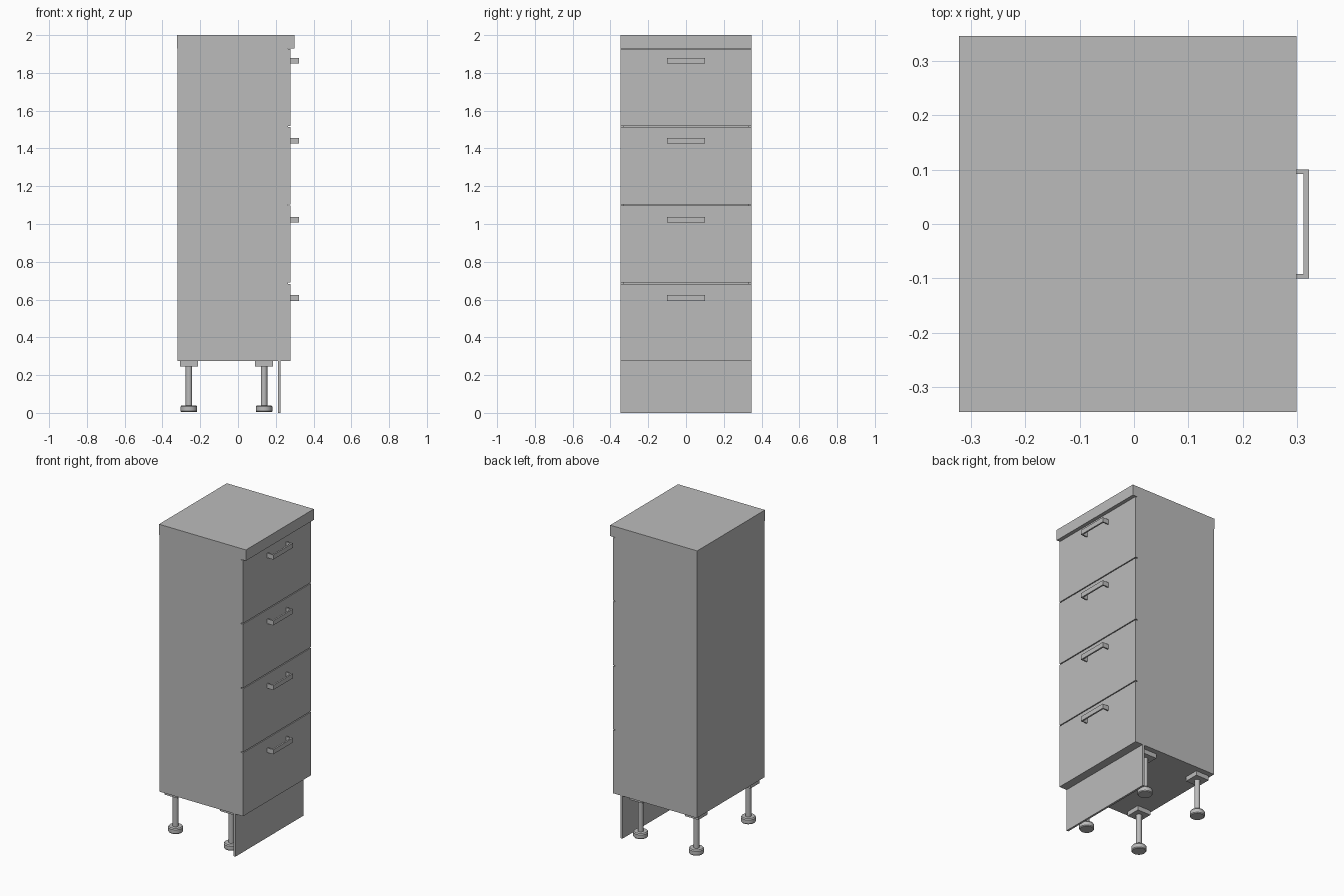
import bpy
import bmesh
import math

cube = bpy.data.objects.get("Cube")
if cube:
    bpy.data.objects.remove(cube, do_unlink=True)

# One flat colour for everything
grey = bpy.data.materials.new("light grey")
grey.use_nodes = True
colour = (0.5, 0.5, 0.5, 1)
grey.diffuse_color = colour
grey.node_tree.nodes["Principled BSDF"].inputs["Base Color"].default_value = colour


def finish(name, bm):
    mesh = bpy.data.meshes.new(name)
    bm.to_mesh(mesh)
    bm.free()
    mesh.materials.append(grey)
    obj = bpy.data.objects.new(name, mesh)
    bpy.context.collection.objects.link(obj)
    return obj


def add_box(bm, xs, ys, zs):
    verts = bmesh.ops.create_cube(bm, size=1)["verts"]
    for v in verts:
        for i, (low, high) in enumerate((xs, ys, zs)):
            v.co[i] = (low + high) / 2 + v.co[i] * (high - low)


def box(name, xs, ys, zs):
    bm = bmesh.new()
    add_box(bm, xs, ys, zs)
    return finish(name, bm)


def lathe(name, profile, x, y, steps=32):
    """Spin a (radius, height) profile around a vertical axis."""
    bm = bmesh.new()
    verts = [bm.verts.new((r, 0, z)) for r, z in profile]
    edges = [bm.edges.new(pair) for pair in zip(verts, verts[1:])]
    bmesh.ops.spin(bm, geom=verts + edges, axis=(0, 0, 1), cent=(0, 0, 0),
                   angle=math.tau, steps=steps)
    bmesh.ops.remove_doubles(bm, verts=bm.verts, dist=0.0001)
    bmesh.ops.recalc_face_normals(bm, faces=bm.faces)
    obj = finish(name, bm)
    obj.location = (x, y, 0)
    bpy.ops.object.select_all(action="DESELECT")
    obj.select_set(True)
    bpy.context.view_layer.objects.active = obj
    bpy.ops.object.shade_smooth_by_angle(angle=math.radians(30))


HALF = 0.346
BASE, TOP = 0.275, 1.93
BACK, FRONT, FACE = -0.305, 0.264, 0.278
PANEL = 0.018

# Worktop and carcass panels
box("worktop", (-0.322, 0.299), (-HALF, HALF), (TOP, 2))
box("back_panel", (-0.32, BACK), (-HALF, HALF), (BASE, TOP))
for side, s in (("right", -1), ("left", 1)):
    ys = sorted((s * HALF, s * (HALF - PANEL)))
    box(side + "_side_panel", (BACK, FRONT), ys, (BASE, TOP))
inner = (PANEL - HALF, HALF - PANEL)
box("bottom_panel", (BACK, FRONT), inner, (BASE, BASE + PANEL))
box("top_panel", (BACK, FRONT), inner, (TOP - PANEL, TOP))

# Drawer fronts with bow handles
gaps = (BASE, 0.686, 1.1, 1.517, TOP)
handle_heights = (0.608, 1.023, 1.44, 1.865)
for n, z in enumerate(handle_heights):
    low = gaps[n] + (0.003 if n else 0)
    high = gaps[n + 1] - 0.003
    box(f"drawer_front_{n + 1}", (FRONT, FACE), (-HALF, HALF), (low, high))
    bm = bmesh.new()
    zs = (z - 0.015, z + 0.015)
    add_box(bm, (0.312, 0.322), (-0.1, 0.1), zs)
    for s in (-1, 1):
        add_box(bm, (FACE, 0.312), sorted((s * 0.1, s * 0.092)), zs)
    finish(f"drawer_handle_{n + 1}", bm)

# Plinth board
box("plinth", (0.211, 0.224), (-HALF, HALF), (0, BASE))

# Adjustable legs: square mounting plate, stem and rounded foot
stem_and_foot = [(0, 0.004), (0.04, 0.004), (0.044, 0.009), (0.044, 0.033),
                 (0.039, 0.04), (0.017, 0.04), (0.017, 0.25), (0, 0.25)]
for x in (-0.26, 0.138):
    for y in (-0.265, 0.265):
        place = ("back" if x < 0 else "front") + ("_right" if y < 0 else "_left")
        box(place + "_leg_plate", (x - 0.047, x + 0.047),
            (y - 0.047, y + 0.047), (0.246, BASE))
        lathe(place + "_leg", stem_and_foot, x, y)
